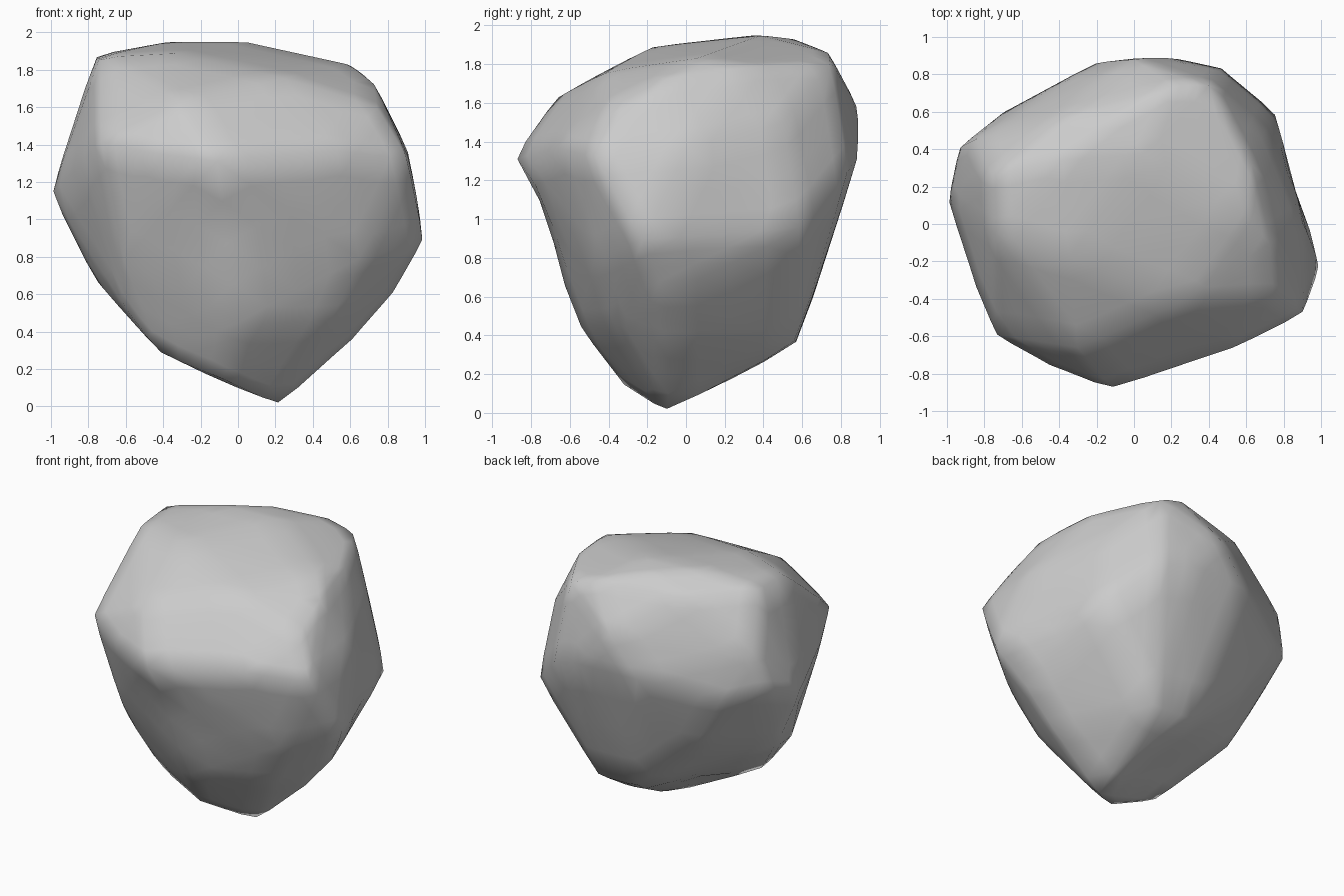
import bpy, bmesh
from mathutils import Vector

# Corner points of the chipped boulder
corners = [
    # underside
    (.22, -.10, 0), (-.08, -.32, .14), (-.42, -.28, .28), (.30, .57, .35), (.00, .58, .36),
    # lower sides
    (.00, -.55, .44), (-.76, .05, .66), (.62, -.10, .36), (.84, -.12, .61), (.50, -.38, .46),
    (.66, -.47, .78), (-.62, -.32, .55), (-.62, -.46, .78), (.76, .60, .95), (-.45, .55, .75),
    # widest belt
    (1.0, -.23, .89), (.91, -.48, 1.33), (-1.0, .12, 1.14), (-.94, .41, 1.25), (-.70, .60, 1.18),
    (-.12, -.89, 1.32), (-.85, -.34, 1.30), (.53, -.67, 1.37), (.91, .0, 1.37), (-.43, .73, 1.25),
    # upper sides
    (-.74, -.60, 1.42), (-.45, -.76, 1.36), (-.20, .87, 1.32), (.24, .89, 1.32), (.47, .84, 1.25),
    (.0, .89, 1.58), (.70, .50, 1.50), (-.30, -.67, 1.63), (.75, -.38, 1.60), (-.86, .45, 1.53),
    # crown
    (-.76, .26, 1.88), (-.74, -.05, 1.87), (-.36, -.18, 1.89), (.25, -.42, 1.76), (.40, .75, 1.81),
    (-.38, .35, 1.95), (.05, .38, 1.95), (-.10, .56, 1.93), (.22, .74, 1.86), (.60, .05, 1.83),
    (.63, .32, 1.79), (.73, -.10, 1.73), (-.38, .58, 1.84),
]
# Shallow hollows: centre, push, radius
dents = [((-.08, -.78, 1.0), (0, .05, 0), .28),
         ((.90, .25, 1.0), (-.02, 0, 0), .3),
         ((-.15, .04, .24), (0, 0, .03), .25)]

bm = bmesh.new()
for c in corners:
    bm.verts.new(c)
bmesh.ops.convex_hull(bm, input=bm.verts)
bmesh.ops.delete(bm, geom=[v for v in bm.verts if not v.link_faces], context='VERTS')
tips = set(bm.verts)

# Refine the facets, soften the ridges and press in the hollows
bmesh.ops.subdivide_edges(bm, edges=bm.edges[:], cuts=3, use_grid_fill=True)
inner = [v for v in bm.verts if v not in tips]
bmesh.ops.smooth_vert(bm, verts=inner, factor=.25, use_axis_x=True, use_axis_y=True, use_axis_z=True)
for centre, push, radius in dents:
    for v in bm.verts:
        d = (v.co - Vector(centre)).length / radius
        if d < 1:
            v.co += Vector(push) * (1 - d * d) ** 2
bmesh.ops.recalc_face_normals(bm, faces=bm.faces[:])
for f in bm.faces:
    f.smooth = True

mesh = bpy.data.meshes.new("boulder")
bm.to_mesh(mesh)
bm.free()
boulder = bpy.data.objects.new("boulder", mesh)
bpy.context.collection.objects.link(boulder)
